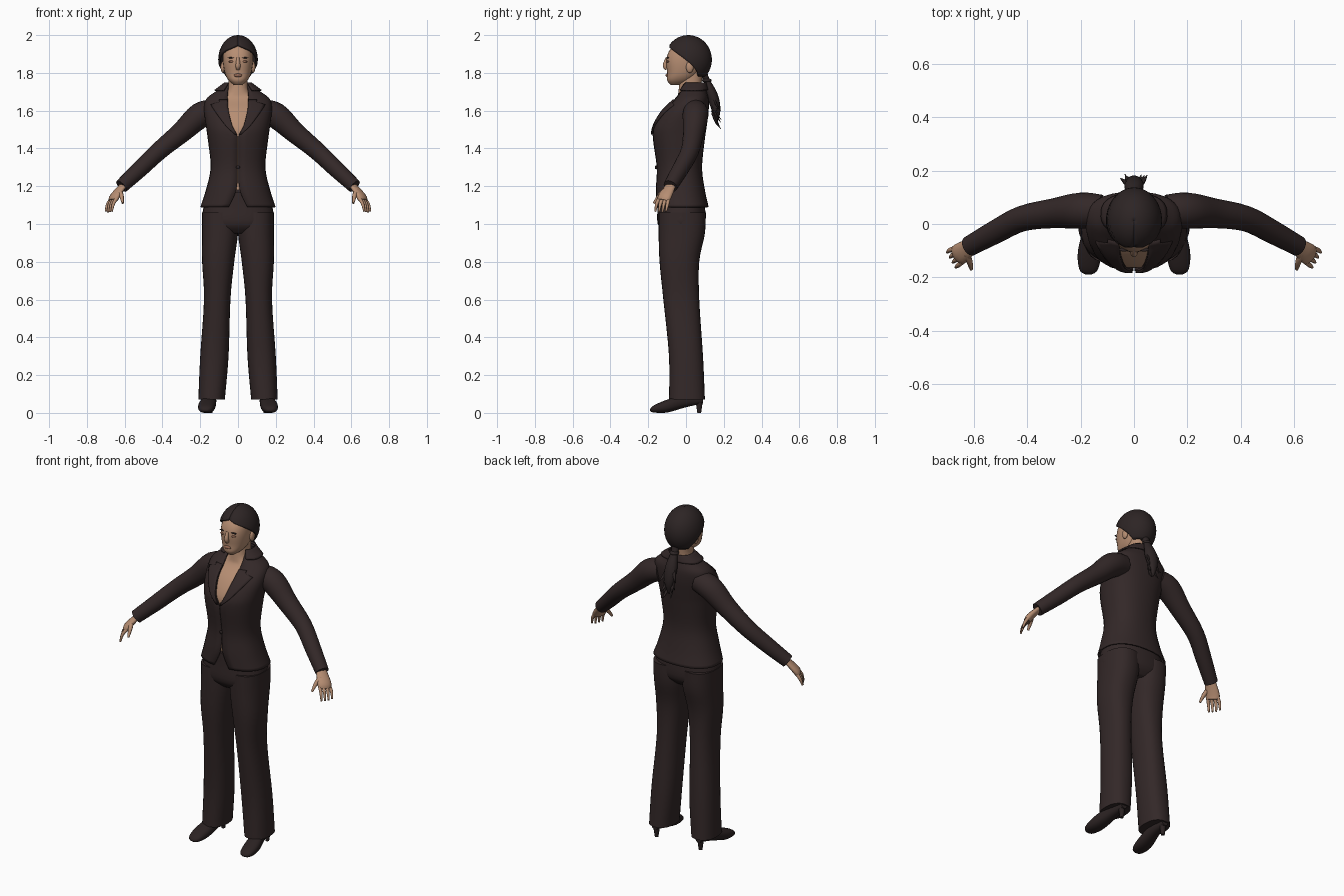
import bpy, bmesh, math, random
from mathutils import Vector, Matrix

random.seed(4)
if "Cube" in bpy.data.objects:
    bpy.data.objects.remove(bpy.data.objects["Cube"])


def material(name, *rgb):
    m = bpy.data.materials.new(name)
    m.use_nodes = True
    m.diffuse_color = (*rgb, 1)
    m.node_tree.nodes["Principled BSDF"].inputs["Base Color"].default_value = (*rgb, 1)
    return m


SUIT = material("dark suit cloth", .033, .021, .021)
HAIR = material("dark hair", .026, .018, .018)
SHOE = material("dark shoe leather", .024, .016, .016)
SKIN = material("skin", .47, .27, .17)
LIP = material("lips and lids", .3, .14, .09)
BOX = .85  # roundness of the body's cross-sections
SIDEWAYS = Vector((1, 0, 0))
FORWARD = Vector((0, 1, 0))
UPWARD = Vector((0, 0, 1))


def finish(name, bm, mat, mirror=False, thick=0, closed=True):
    """Turn a bmesh into a smooth object, mirrored or thickened if asked."""
    if closed:
        bmesh.ops.recalc_face_normals(bm, faces=bm.faces)
    mesh = bpy.data.meshes.new(name)
    bm.to_mesh(mesh)
    bm.free()
    mesh.materials.append(mat)
    for face in mesh.polygons:
        face.use_smooth = True
    mesh.set_sharp_from_angle(angle=math.radians(55))
    ob = bpy.data.objects.new(name, mesh)
    bpy.context.collection.objects.link(ob)
    if mirror:
        ob.modifiers.new("mirror", "MIRROR")
    if thick:
        solid = ob.modifiers.new("thickness", "SOLIDIFY")
        solid.thickness, solid.offset = thick, -1


def smooth(rows, steps=4):
    """Catmull-Rom interpolation through rows of numbers."""
    out = []
    last = len(rows) - 1
    for i in range(last):
        before, start, end, after = (rows[max(0, min(k, last))] for k in range(i - 1, i + 3))
        for step in range(steps):
            t = step / steps
            out.append([q + t * (r - p + t * (2 * p - 5 * q + 4 * r - w + t * (3 * (q - r) + w - p))) / 2
                        for p, q, r, w in zip(before, start, end, after)])
    return out + [list(rows[last])]


def loft(name, rings, mat, closed=True, **options):
    """Join rings of points by faces; closed rings also get end caps."""
    bm = bmesh.new()
    grid = [[bm.verts.new(point) for point in ring] for ring in rings]
    count = len(grid[0])
    for lower, upper in zip(grid, grid[1:]):
        for j in range(count if closed else count - 1):
            k = (j + 1) % count
            bm.faces.new((lower[j], lower[k], upper[k], upper[j]))
    if closed:
        bm.faces.new(grid[0])
        bm.faces.new(grid[-1])
    finish(name, bm, mat, closed=closed, **options)


def power(value, exponent):
    return math.copysign(abs(value) ** exponent, value)


def oval(centre, u, v, start=0, box=1, sides=28):
    """Points round an oval; a start angle leaves it open at the front."""
    points = []
    for j in range(sides + 1 if start else sides):
        a = start + (2 * math.pi - 2 * start) * j / sides
        points.append(centre + u * power(math.sin(a), box) - v * power(math.cos(a), box))
    return points


def level(z, left, right, front, back, start=0, box=BOX):
    """Horizontal oval between four limits."""
    centre = Vector((left + right, front + back, 2 * z)) / 2
    return oval(centre, SIDEWAYS * (right - left) / 2, FORWARD * (back - front) / 2, start, box)


def body(name, rows, mat):
    """Rows of height, half width, front, back."""
    loft(name, [level(z, -x, x, front, back) for z, x, front, back in smooth(rows)], mat)


def open_shell(name, rows, mat):
    """Rows as for a body, with the half width of the front opening."""
    rings = []
    for z, x, front, back, gap in smooth(rows):
        start = math.asin((max(.002, gap) / x) ** (1 / BOX))
        rings.append(level(z, -x, x, front, back, start))
    loft(name, rings, mat, closed=False, thick=.008)


def tube(name, rows, mat, wide=SIDEWAYS, flat=1, mirror=False, sides=14):
    """Rows of position and radius; flat narrows the tube across its wide axis."""
    path = smooth(rows)
    rings = []
    for i, (x, y, z, radius) in enumerate(path):
        ahead, behind = path[min(i + 1, len(path) - 1)], path[max(i - 1, 0)]
        along = (Vector(ahead[:3]) - Vector(behind[:3])).normalized()
        w = (wide - along * wide.dot(along)).normalized()
        rings.append(oval(Vector((x, y, z)), w * radius, along.cross(w) * radius * flat, sides=sides))
    loft(name, rings, mat, mirror=mirror)


def ball(name, position, size, mat, mirror=False):
    bm = bmesh.new()
    matrix = Matrix.Translation(position) @ Matrix.Diagonal((*size, 1))
    bmesh.ops.create_uvsphere(bm, u_segments=16, v_segments=10, radius=1, matrix=matrix)
    finish(name, bm, mat, mirror)


# Jacket, open at the neckline and the hem
jacket = [(1.09, .2, -.16, .12, .05), (1.18, .17, -.16, .1, .01), (1.3, .145, -.155, .085, 0),
          (1.45, .16, -.175, .1, 0), (1.52, .17, -.17, .11, .03), (1.6, .18, -.125, .12, .05),
          (1.66, .17, -.065, .12, .055), (1.7, .12, -.035, .11, .055), (1.74, .066, -.01, .1, .05)]
open_shell("jacket", jacket, SUIT)
open_shell("jacket_collar", [(z + .01, x + .005, front - .01, back + .008, gap + (x - .06) / 3)
                             for z, x, front, back, gap in jacket[-2:]], SUIT)
ball("jacket_button", (0, -.16, 1.3), (.01, .005, .01), SHOE)

# Lapels lie on the jacket surface and widen upward to the notch
lapel = []
for z, x, front, back, gap in smooth(jacket):
    if 1.45 < z < 1.67:
        reach = (z - 1.45) / 2 if z < 1.64 else .045
        row = []
        for step in range(6):
            px = gap + reach * step / 5
            depth = math.sqrt(1 - (px / x) ** (2 / BOX)) ** BOX
            row.append((px, (front + back) / 2 - (back - front) / 2 * depth - .008, z))
        lapel.append(row)
loft("lapel", lapel, SUIT, closed=False, mirror=True, thick=.008)

# Chest follows the jacket from inside and rises into the neck
chest = [(z, x - .02, front + .012, back - .02) for z, x, front, back, gap in jacket[1:7]]
body("chest_and_neck", chest + [(1.7, .06, -.04, .08), (1.81, .053, -.03, .09)], SKIN)

# Head and face
body("head", [(1.735, .02, -.08, -.03), (1.76, .05, -.1, .03), (1.8, .07, -.1, .07),
              (1.87, .08, -.105, .11), (1.93, .07, -.08, .1), (1.98, .02, -.02, .04)], SKIN)
tube("nose", [(0, -.1, 1.88, .007), (0, -.11, 1.84, .013), (0, -.1, 1.82, .01)], SKIN)
ball("lips", (0, -.1, 1.787), (.022, .008, .009), LIP)
ball("eyelid", (.035, -.095, 1.86), (.016, .008, .006), LIP, True)
ball("eyebrow", (.037, -.096, 1.88), (.02, .007, .003), HAIR, True)
ball("ear", (.08, .02, 1.83), (.012, .02, .03), SKIN, True)

# Hair cap: part of an egg shape whose front opening closes toward the hairline
cap = []
for i in range(19):
    tilt = -.76 + i * .129
    z, spread = 1.87 + .13 * math.sin(tilt), math.cos(tilt)
    opening = 2.2 * math.sqrt(max(0, 1.94 - z) / .16)
    x, y = .105 * spread, .125 * spread
    cap.append(level(z, -x, x, .012 - y, .012 + y, max(.01, opening), 1))
loft("hair_cap", cap, HAIR, closed=False, thick=.012)

# Ponytail with loose strands
tube("ponytail", [(0, .09, 1.8, .03), (0, .11, 1.76, .02), (0, .14, 1.68, .036),
                  (0, .16, 1.6, .028), (0, .16, 1.53, .004)], HAIR, flat=.8)
ball("hair_band", (0, .11, 1.76), (.026, .026, .012), HAIR)
for i in range(12):
    root = Vector((random.uniform(-.02, .02), .14, 1.72 - i * .012))
    bend = Vector((root.x * 2, .16, root.z - .05))
    tip = Vector((root.x * 3, random.uniform(.16, .19), root.z - .085))
    tube("hair_strand", [(*root, .012), (*bend, .01), (*tip, .001)], HAIR, flat=.6, sides=6)

# Sleeves
tube("sleeve", [(.12, .05, 1.6, .06), (.2, .05, 1.575, .068), (.3, .04, 1.485, .056),
                (.42, .02, 1.385, .048), (.52, -.03, 1.29, .044), (.617, -.083, 1.2, .038)],
     SUIT, mirror=True, sides=20)

# Hands: palm, four fingers and a thumb
across = Vector((-.55, -.82, .1)).normalized()
tube("palm", [(.6, -.075, 1.215, .028), (.65, -.11, 1.15, .04), (.66, -.12, 1.125, .036)],
     SKIN, across, .5, True)
for i in range(4):
    base = Vector((.656, -.116, 1.135)) + across * (i - 1.5) * .019
    bend = base + Vector((.019, -.006 - .003 * i, -.03))
    tip = bend + Vector((.009, -.008, -.035 if i == 0 else -.042))
    tube("finger", [(*base, .01), (*bend, .009), (*tip, .005)], SKIN, across, mirror=True, sides=8)
tube("thumb", [(.628, -.11, 1.18, .013), (.617, -.14, 1.15, .012), (.61, -.17, 1.11, .006)],
     SKIN, mirror=True, sides=8)

# Trousers: hips and legs
body("trouser_hips", [(.95, .15, -.11, .06), (1, .19, -.15, .1), (1.1, .18, -.15, .1),
                      (1.17, .15, -.15, .09)], SUIT)
leg = [(.07, .07, .21, -.09, .1), (.3, .05, .2, -.09, .09), (.6, .04, .18, -.12, .07),
       (.8, .02, .19, -.14, .07), (.95, 0, .19, -.145, .1), (1.06, 0, .19, -.145, .105)]
loft("trouser_leg", [level(*row) for row in smooth(leg)], SUIT, mirror=True)

# Shoes: rows from toe to heel of depth, centre, sole, top, half width
shoe = [(-.19, .17, .01, .02, .01), (-.17, .17, .002, .04, .035), (-.1, .165, .002, .07, .045),
        (0, .15, .03, .1, .035), (.09, .145, .05, .1, .02)]
loft("shoe", [oval(Vector((x, y, (sole + top) / 2)), SIDEWAYS * half, UPWARD * (top - sole) / 2, box=BOX)
              for y, x, sole, top, half in smooth(shoe)], SHOE, mirror=True)
tube("shoe_heel", [(.146, .07, 0, .01), (.146, .07, .07, .02)], SHOE, mirror=True)
